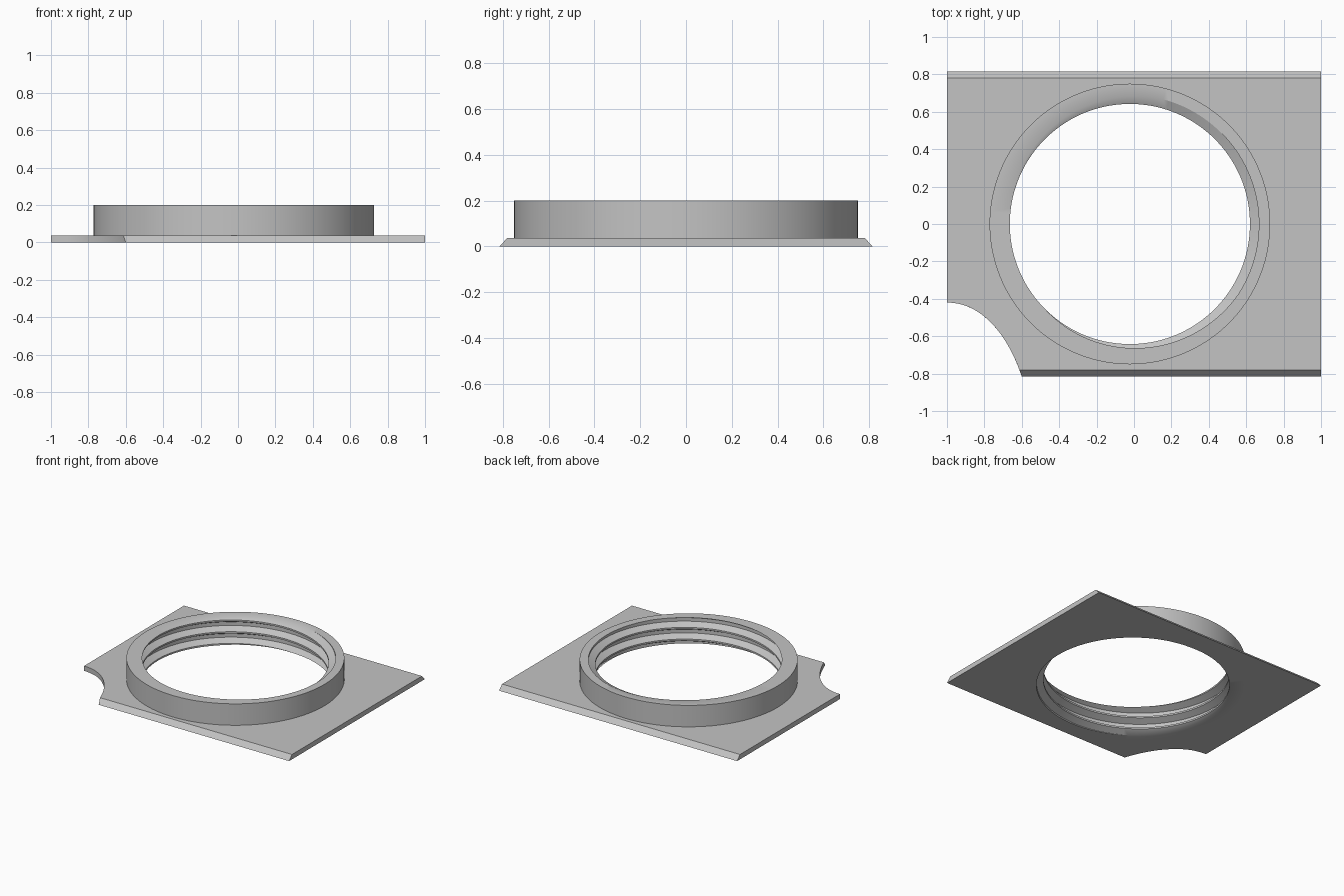
import bpy, bmesh
from math import cos, sin, pi, radians
from mathutils import Vector
from mathutils.geometry import interpolate_bezier

cube = bpy.data.objects.get("Cube")
if cube:
    bpy.data.objects.remove(cube, do_unlink=True)

GREY = 0.55
SEGMENTS = 144
CENTRE_X = -0.022
PLATE_TOP, RING_TOP = 0.037, 0.2
OUTER, CREST, ROOT = 0.75, 0.642, 0.69
PITCH = 0.089

metal = bpy.data.materials.new("plain grey")
metal.use_nodes = True
metal.diffuse_color = (GREY, GREY, GREY, 1)
metal.node_tree.nodes["Principled BSDF"].inputs["Base Color"].default_value = (GREY, GREY, GREY, 1)


def finish(bm, name, smooth):
    """Turn a bmesh into a named object with the grey material."""
    bmesh.ops.recalc_face_normals(bm, faces=bm.faces)
    mesh = bpy.data.meshes.new(name)
    bm.to_mesh(mesh)
    bm.free()
    mesh.materials.append(metal)
    obj = bpy.data.objects.new(name, mesh)
    bpy.context.collection.objects.link(obj)
    bpy.ops.object.select_all(action='DESELECT')
    obj.select_set(True)
    bpy.context.view_layer.objects.active = obj
    bpy.ops.object.shade_smooth_by_angle(angle=radians(smooth))
    return obj


def add_loop(bm, points, z):
    verts = [bm.verts.new((x, y, z)) for x, y in points]
    edges = [bm.edges.new((v, verts[i - 1])) for i, v in enumerate(verts)]
    return verts, edges


def wall(bm, low, high):
    for i in range(len(low)):
        bm.faces.new((low[i - 1], low[i], high[i], high[i - 1]))


# Base plate: sloped front and back edges, a scooped corner and a round hole
def plate_outline(half_depth, steps=24):
    corner = [Vector(p) for p in ((-1, -0.42, 0), (-0.82, -0.42, 0), (-0.68, -0.58, 0), (-0.6, -0.815, 0))]
    fine = interpolate_bezier(*corner, 400)
    scoop = [p for p in fine if p.y >= -half_depth - 0.0001]
    picks = [scoop[round(i * (len(scoop) - 1) / steps)] for i in range(steps + 1)]
    outline = [(p.x, p.y) for p in picks]
    outline[-1] = (outline[-1][0], -half_depth)
    return outline + [(1, -half_depth), (1, half_depth), (-1, half_depth)]


bm = bmesh.new()
circle = [(CENTRE_X + (OUTER - 0.001) * cos(2 * pi * i / SEGMENTS),
           (OUTER - 0.001) * sin(2 * pi * i / SEGMENTS)) for i in range(SEGMENTS)]
levels = []
for z, half_depth in ((0, 0.815), (PLATE_TOP, 0.78)):
    rim, rim_edges = add_loop(bm, plate_outline(half_depth), z)
    hole, hole_edges = add_loop(bm, circle, z)
    bmesh.ops.triangle_fill(bm, use_beauty=True, edges=rim_edges + hole_edges)
    levels.append((rim, hole))
wall(bm, levels[0][0], levels[1][0])
wall(bm, levels[0][1], levels[1][1])
finish(bm, "base_plate", 20)

# Collar: plain outside, helical thread inside, cut off flat at both ends
THREAD = [(-0.35, ROOT), (-0.07, CREST), (0.07, CREST), (0.35, ROOT)]


def bore_radius(phase):
    """Bore radius at a fraction of the pitch away from the thread crest."""
    away = abs((phase + 0.5) % 1 - 0.5)
    blend = min(max((away - 0.07) / 0.28, 0), 1)
    return CREST + (ROOT - CREST) * blend


bm = bmesh.new()
columns = []
for i in range(SEGMENTS + 1):
    angle = 2 * pi * i / SEGMENTS
    crest_z = RING_TOP + PITCH * (angle / (2 * pi) - 200 / 360)
    section = [(OUTER, 0)]
    for turn in range(-5, 4):
        for offset, _ in THREAD:
            z = min(max(crest_z + PITCH * (turn + offset), 0), RING_TOP)
            section.append((bore_radius((z - crest_z) / PITCH), z))
    section.append((OUTER, RING_TOP))
    columns.append([bm.verts.new((CENTRE_X + r * cos(angle), r * sin(angle), z)) for r, z in section])
for a, b in zip(columns, columns[1:]):
    for j in range(len(a)):
        bm.faces.new((a[j - 1], a[j], b[j], b[j - 1]))
bmesh.ops.remove_doubles(bm, verts=bm.verts, dist=0.00002)
finish(bm, "threaded_collar", 30)
